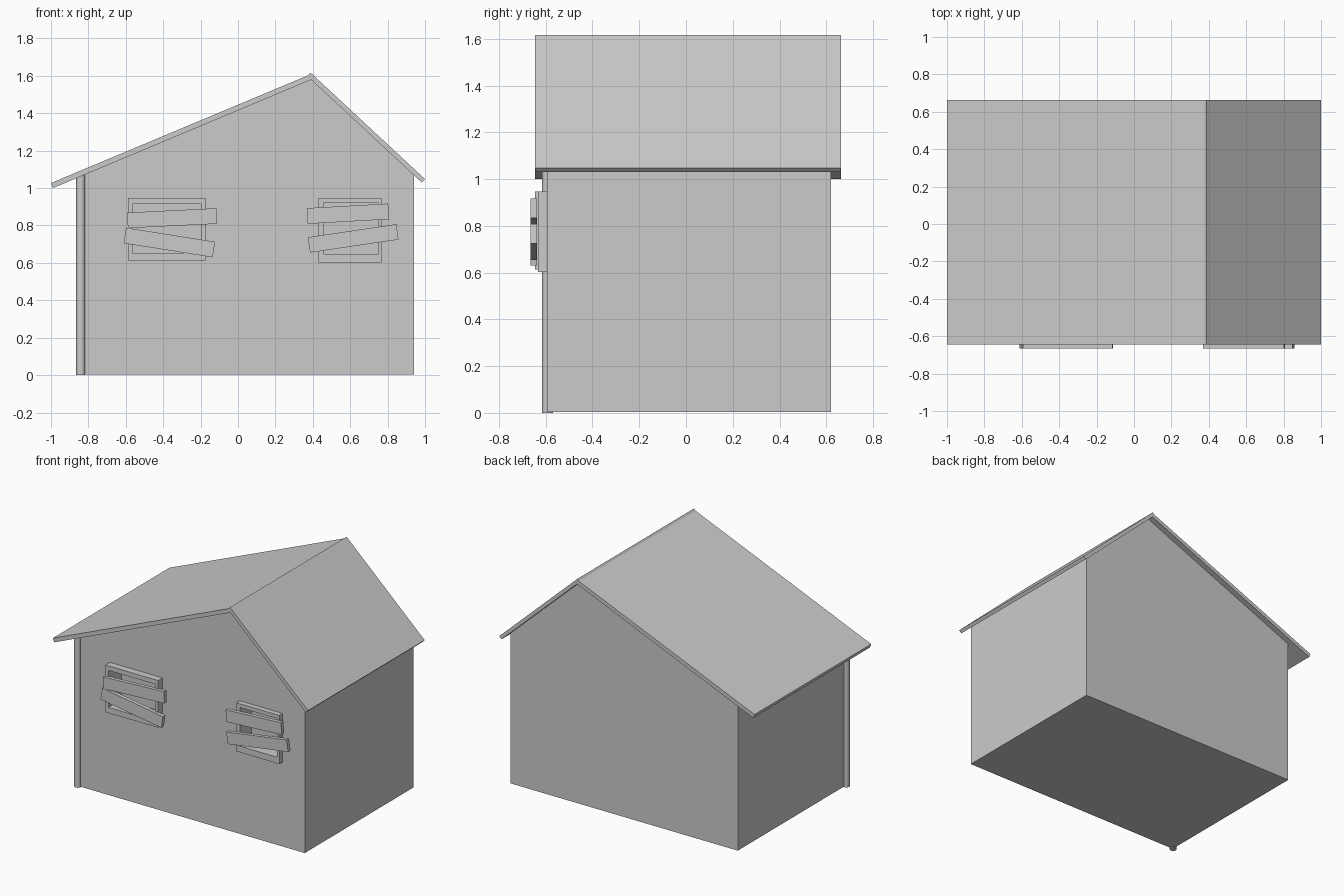
import bpy, bmesh, math

if "Cube" in bpy.data.objects:
    bpy.data.objects.remove(bpy.data.objects["Cube"])


def prism(name, profile, y0, y1):
    """Extrude an (x, z) outline from y0 to y1."""
    bm = bmesh.new()
    face = bm.faces.new([bm.verts.new((x, y0, z)) for x, z in profile])
    ext = bmesh.ops.extrude_face_region(bm, geom=[face])
    verts = [g for g in ext["geom"] if isinstance(g, bmesh.types.BMVert)]
    bmesh.ops.translate(bm, verts=verts, vec=(0, y1 - y0, 0))
    bmesh.ops.recalc_face_normals(bm, faces=bm.faces)
    mesh = bpy.data.meshes.new(name)
    bm.to_mesh(mesh)
    bm.free()
    ob = bpy.data.objects.new(name, mesh)
    bpy.context.collection.objects.link(ob)
    return ob


def rect(x0, x1, z0, z1):
    return [(x0, z0), (x1, z0), (x1, z1), (x0, z1)]


def board(name, cx, cz, length, height, deg):
    """Tilted plank nailed over a window."""
    a = math.radians(deg)
    c, s = math.cos(a), math.sin(a)
    pts = [(cx + x * c - z * s, cz + x * s + z * c)
           for x, z in rect(-length / 2, length / 2, -height / 2, height / 2)]
    return prism(name, pts, -0.665, -0.638)


def cut(target, cutter):
    mod = target.modifiers.new("opening", "BOOLEAN")
    mod.operation = "DIFFERENCE"
    mod.solver = "EXACT"
    mod.object = cutter
    cutter.hide_render = True
    cutter.hide_viewport = True
    cutter.display_type = "WIRE"


# House body with uneven gable
walls = prism("walls", [(-0.84, 0.004), (0.94, 0.004), (0.94, 1.075),
                        (0.393, 1.583), (-0.84, 1.066)], -0.595, 0.62)

# Two roof slabs
prism("roof_long_side", [(-1, 1.027), (0.385, 1.607), (0.393, 1.58), (-0.99, 1.0)],
      -0.645, 0.662)
prism("roof_short_side", [(0.388, 1.617), (1, 1.048), (0.982, 1.03), (0.372, 1.597)],
      -0.645, 0.662)

# Windows: outer frame, opening, front depth
windows = {
    "left": ((-0.588, -0.174, 0.613, 0.947), (-0.564, -0.198, 0.653, 0.915), -0.645),
    "right": ((0.43, 0.767, 0.603, 0.947), (0.457, 0.75, 0.647, 0.92), -0.633),
}
for side, (outer, inner, front) in windows.items():
    frame = prism(side + "_window_frame", rect(*outer), front, -0.594)
    cutter = prism(side + "_window_cutter", rect(*inner), -0.75, -0.5)
    cut(frame, cutter)
    cut(walls, cutter)

# Boards over the windows
board("left_upper_board", -0.352, 0.839, 0.478, 0.083, 2.8)
board("left_lower_board", -0.367, 0.709, 0.482, 0.084, -9)
board("right_upper_board", 0.588, 0.863, 0.435, 0.084, 3.2)
board("right_lower_board", 0.616, 0.731, 0.478, 0.083, 8.4)

# Round corner drainpipe
bpy.ops.mesh.primitive_cylinder_add(vertices=16, radius=0.024, depth=1.07,
                                    location=(-0.841, -0.592, 0.535))
pipe = bpy.context.object
pipe.name = "corner_drainpipe"
bpy.ops.object.shade_smooth_by_angle(angle=math.radians(40))
